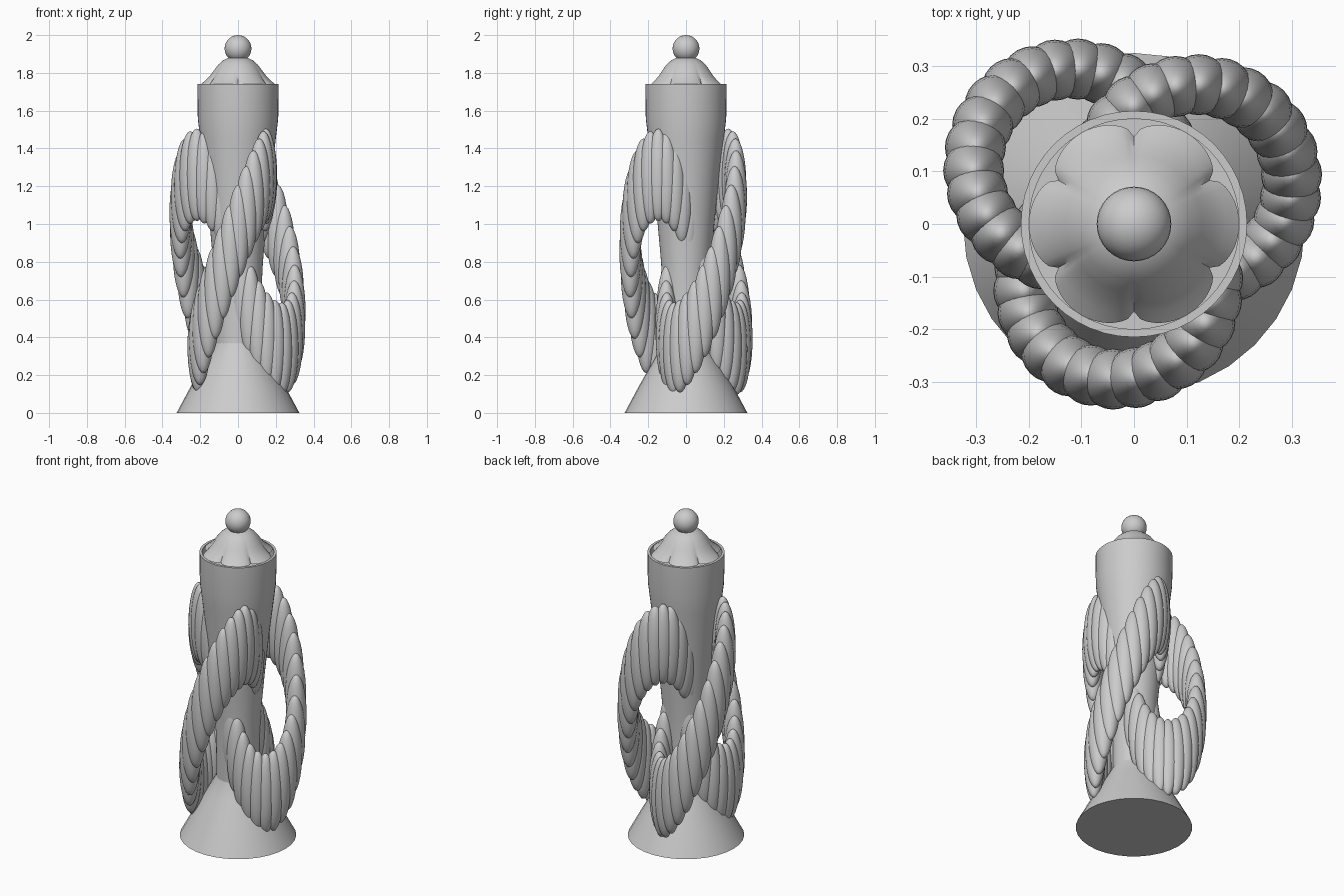
import bpy
import math
from mathutils import Matrix, Vector

cube = bpy.data.objects.get("Cube")
if cube:
    bpy.data.objects.remove(cube)

import bmesh

clay = bpy.data.materials.new("plain grey")
clay.use_nodes = True
GREY = (0.6, 0.6, 0.6, 1)
clay.diffuse_color = GREY
clay.node_tree.nodes["Principled BSDF"].inputs["Base Color"].default_value = GREY


def finish(name, bm, angle=35):
    bmesh.ops.recalc_face_normals(bm, faces=bm.faces)
    mesh = bpy.data.meshes.new(name)
    bm.to_mesh(mesh)
    bm.free()
    obj = bpy.data.objects.new(name, mesh)
    bpy.context.collection.objects.link(obj)
    mesh.materials.append(clay)
    bpy.ops.object.select_all(action="DESELECT")
    obj.select_set(True)
    bpy.context.view_layer.objects.active = obj
    bpy.ops.object.shade_smooth_by_angle(angle=math.radians(angle))
    return obj


def lathe(name, profile, segments, scale=lambda a, t: 1.0):
    """Turn (radius, height) points round z; scale() may vary radius by angle."""
    bm = bmesh.new()
    rings = []
    for i, (r, z) in enumerate(profile):
        if r == 0:
            rings.append([bm.verts.new((0, 0, z))] * segments)
            continue
        ring = []
        for k in range(segments):
            a = math.tau * k / segments
            rr = r * scale(a, i / (len(profile) - 1))
            ring.append(bm.verts.new((rr * math.cos(a), rr * math.sin(a), z)))
        rings.append(ring)
    for low, high in zip(rings, rings[1:]):
        for k in range(segments):
            n = (k + 1) % segments
            corners = list(dict.fromkeys((low[k], low[n], high[n], high[k])))
            if len(corners) > 2:
                bm.faces.new(corners)
    return finish(name, bm)


# Flared foot
lathe("foot", [(0, 0), (0.325, 0), (0.25, 0.14), (0.17, 0.28), (0.12, 0.37),
               (0.1, 0.45), (0, 0.45)], 32)

# Tapered cup with an open, recessed mouth
lathe("cup", [(0, 0.3), (0.12, 0.3), (0.122, 0.6), (0.132, 0.8), (0.15, 1.0),
              (0.176, 1.25), (0.2, 1.45), (0.213, 1.56), (0.215, 1.74),
              (0.2, 1.74), (0.2, 1.68), (0, 1.68)], 48)


# Scalloped lid with six petals
def petals(a, t):
    return 1 - 0.17 * t ** 3 * (1 - math.sqrt(abs(math.cos(3 * a))))


lathe("lid", [(0, 1.885), (0.05, 1.88), (0.08, 1.865), (0.105, 1.843),
              (0.13, 1.81), (0.15, 1.783), (0.175, 1.758), (0.2, 1.738)], 96, petals)

# Ball finial
bm = bmesh.new()
bmesh.ops.create_uvsphere(bm, u_segments=32, v_segments=16, radius=0.071,
                          matrix=Matrix.Translation((0, 0, 1.929)))
finish("finial", bm)


# Tilted rings of tall overlapping beads, threaded through the cup
def bead_ring(name, cx, cy, radius, top_angle, count=26):
    bm = bmesh.new()
    for i in range(count):
        t = math.tau * i / count
        a = math.radians(top_angle) + t
        place = Vector((cx + radius * math.cos(a), cy + radius * math.sin(a),
                        0.8 + 0.46 * math.cos(t)))
        size = Matrix.Diagonal((0.058, 0.058, 0.245, 1))
        bmesh.ops.create_uvsphere(bm, u_segments=24, v_segments=16, radius=1,
                                  matrix=Matrix.Translation(place) @ size)
    return finish(name, bm, 60)


bead_ring("left_ring", 0.115, 0.08, 0.185, 129)
bead_ring("right_ring", -0.12, 0.11, 0.185, 238)
bead_ring("front_ring", -0.03, -0.115, 0.18, 350)
